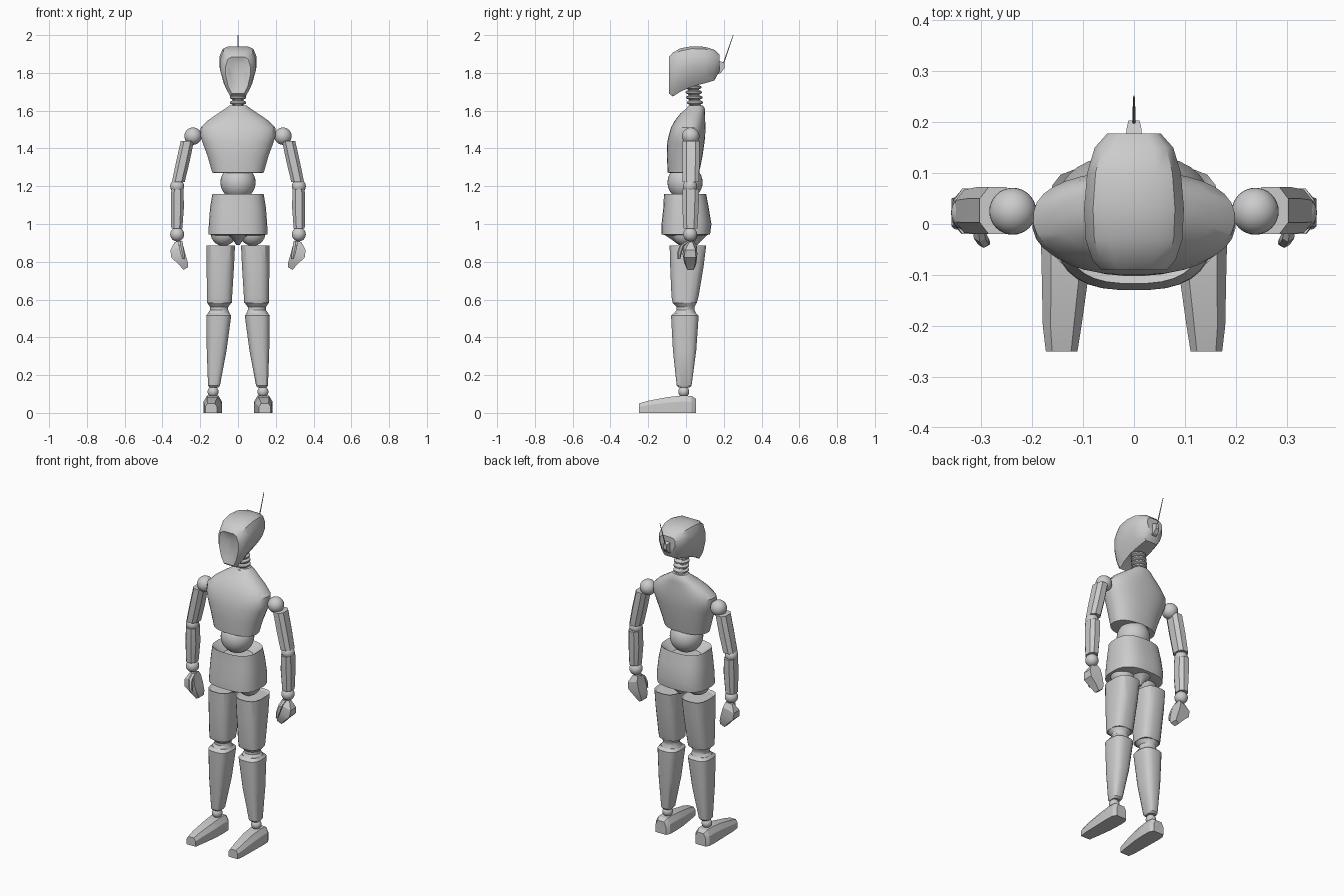
import bpy, bmesh, math
from mathutils import Matrix, Vector


def finish(name, bm, mirror=False, angle=30):
    bmesh.ops.recalc_face_normals(bm, faces=bm.faces)
    me = bpy.data.meshes.new(name)
    bm.to_mesh(me)
    bm.free()
    me.shade_smooth()
    me.set_sharp_from_angle(angle=math.radians(angle))
    ob = bpy.data.objects.new(name, me)
    bpy.context.collection.objects.link(ob)
    if mirror:
        ob.modifiers.new("mirror", 'MIRROR').use_mirror_merge = False
    return ob


def skin(name, rings, mirror=False, angle=30):
    """Join rings of points into a closed surface."""
    bm = bmesh.new()
    loops = [[bm.verts.new(p) for p in r] for r in rings]
    n = len(loops[0])
    for a, b in zip(loops, loops[1:]):
        for i in range(n):
            j = (i + 1) % n
            bm.faces.new((a[i], a[j], b[j], b[i]))
    bm.faces.new(loops[0])
    bm.faces.new(loops[-1])
    return finish(name, bm, mirror, angle)


def oval(x, y0, y1, z, rx, n=32, e=2.0):
    """Horizontal superellipse between y0 and y1."""
    cy, ry, pts = (y0 + y1) / 2, (y1 - y0) / 2, []
    for i in range(n):
        a = 2 * math.pi * (i + .5) / n
        c, s = math.cos(a), math.sin(a)
        pts.append((x + rx * math.copysign(abs(c) ** (2 / e), c),
                    cy + ry * math.copysign(abs(s) ** (2 / e), s), z))
    return pts


def column(name, rows, mirror=False, n=32, e=2.0, angle=30):
    # rows: x, y front, y back, z, half width
    return skin(name, [oval(*r, n, e) for r in rows], mirror, angle)


def ball(name, x, y, z, r, mirror=False):
    bm = bmesh.new()
    bmesh.ops.create_uvsphere(bm, u_segments=32, v_segments=16, radius=r,
                              matrix=Matrix.Translation((x, y, z)))
    finish(name, bm, mirror)


# Head: cross-sections from recessed face to back of skull
outline = [(.5, 1), (.82, .94), (1, .75), (1, .5), (.8, .2), (.5, 0)]
outline += [(-w, h) for w, h in reversed(outline)]
head = [(-.078, 1.725, 1.86, .04), (-.088, 1.70, 1.88, .055), (-.09, 1.69, 1.885, .065),
        (-.07, 1.675, 1.907, .082), (-.03, 1.70, 1.93, .095), (.03, 1.727, 1.941, .098),
        (.10, 1.745, 1.938, .092), (.15, 1.76, 1.922, .077), (.178, 1.81, 1.895, .052)]
skin("head", [[(w * a, y, zb + (zt - zb) * h) for a, h in outline]
              for y, zb, zt, w in head], angle=32)

# Antenna
skin("antenna_mount", [[(x, y, z) for x, z in ((-w, a), (w, a), (w, b), (-w, b))]
                       for y, a, b, w in ((.16, 1.79, 1.87, .016), (.185, 1.80, 1.86, .015),
                                          (.203, 1.825, 1.855, .011))])
column("antenna", [(0, .184, .192, 1.82, .004), (0, .248, .252, 2.0, .002)], n=8)

# Ribbed neck
rows = []
for i in range(5):
    z, y = 1.605 + i * .027, .05 - i * .003
    for dz, r in ((0, .03), (.007, .043), (.015, .043), (.022, .03)):
        rows.append((0, y - r, y + r, z + dz, r))
column("neck", rows + [(0, .01, .07, 1.78, .03)])

# Chest, waist ball
column("chest", [(0, -.085, .055, 1.27, .12), (0, -.097, .07, 1.272, .137),
                 (0, -.102, .088, 1.36, .162), (0, -.10, .098, 1.43, .188),
                 (0, -.093, .102, 1.465, .20), (0, -.08, .103, 1.51, .198),
                 (0, -.058, .102, 1.55, .158), (0, -.03, .10, 1.585, .107),
                 (0, .0, .10, 1.61, .068), (0, .015, .09, 1.628, .045)], e=2.3)
ball("waist_ball", 0, -.005, 1.22, .093)

# Pelvis: open bowl on top, wedge crotch underneath
column("pelvis", [(0, -.07, .07, 1.11, .08), (0, -.105, .095, 1.15, .122),
                  (0, -.117, .107, 1.16, .136), (0, -.12, .12, 1.09, .148),
                  (0, -.13, .135, 1.00, .155), (0, -.13, .128, .945, .157),
                  (0, -.10, .10, .94, .13)], e=2.7)
column("crotch", [(0, -.125, .12, .95, .065), (0, -.08, .09, .92, .03),
                  (0, -.04, .06, .89, .01)], e=3)
ball("hip_ball", .077, -.005, .952, .068, True)

# Legs
column("thigh", [(.092, -.075, .095, .878, .065), (.092, -.088, .108, .886, .077),
                 (.094, -.085, .095, .78, .074), (.097, -.078, .068, .62, .067),
                 (.098, -.072, .058, .582, .066)], True, n=16, e=3)
column("knee", [(.099, -.07, .056, .582, .064), (.1, -.05, .045, .56, .048),
                (.1, -.05, .045, .545, .048), (.102, -.065, .055, .525, .06)], True, n=24)
column("shin", [(.102, -.06, .05, .53, .055), (.102, -.08, .068, .515, .067),
                (.113, -.07, .055, .33, .053), (.127, -.05, .03, .145, .032),
                (.128, -.04, .02, .135, .025)], True, n=16, e=3)
ball("ankle_ball", .132, -.012, .112, .029, True)

# Feet: chamfered sections from toe to heel
foot = [(-.25, .142, .031, .05), (-.2, .141, .038, .064), (-.1, .135, .046, .083),
        (-.02, .134, .049, .092), (.03, .134, .047, .09), (.052, .134, .034, .075)]
skin("foot", [[(x + w * a, y, h * b) for a, b in
               ((-1, 0), (1, 0), (1, .65), (.6, 1), (-.6, 1), (-1, .65))]
              for y, x, w, h in foot], True, 25)

# Arms: chamfered eight-sided limbs between ball joints
ball("shoulder_ball", .238, .025, 1.465, .046, True)
column("upper_arm", [(.268, -.022, .075, 1.44, .037), (.292, -.022, .075, 1.33, .038),
                     (.316, -.02, .07, 1.222, .036)], True, n=8, e=2.6)
ball("elbow_ball", .322, .022, 1.20, .037, True)
column("forearm", [(.321, -.022, .072, 1.186, .034), (.321, -.022, .07, 1.09, .037),
                   (.324, -.016, .062, .975, .031)], True, n=8, e=2.6)
ball("wrist_ball", .322, .022, .945, .037, True)

# Hands: bent mitten with a thumb
hand = [(.296, .335, .912, .905, .01, .042), (.29, .358, .885, .862, -.012, .058),
        (.278, .353, .84, .822, -.018, .06), (.266, .315, .797, .787, -.01, .056),
        (.264, .288, .772, .757, .0, .048)]
skin("hand", [[(xa, a, za), (xb, a + .008, zb), (xb, b - .008, zb), (xa, b, za)]
              for xa, xb, za, zb, a, b in hand], True, 25)
thumb = [(.306, .012, .91, .014), (.303, -.022, .885, .013), (.295, -.035, .845, .012),
         (.289, -.037, .815, .007)]
column("thumb", [(x, y - r, y + r, z, r) for x, y, z, r in thumb], True, n=6)
